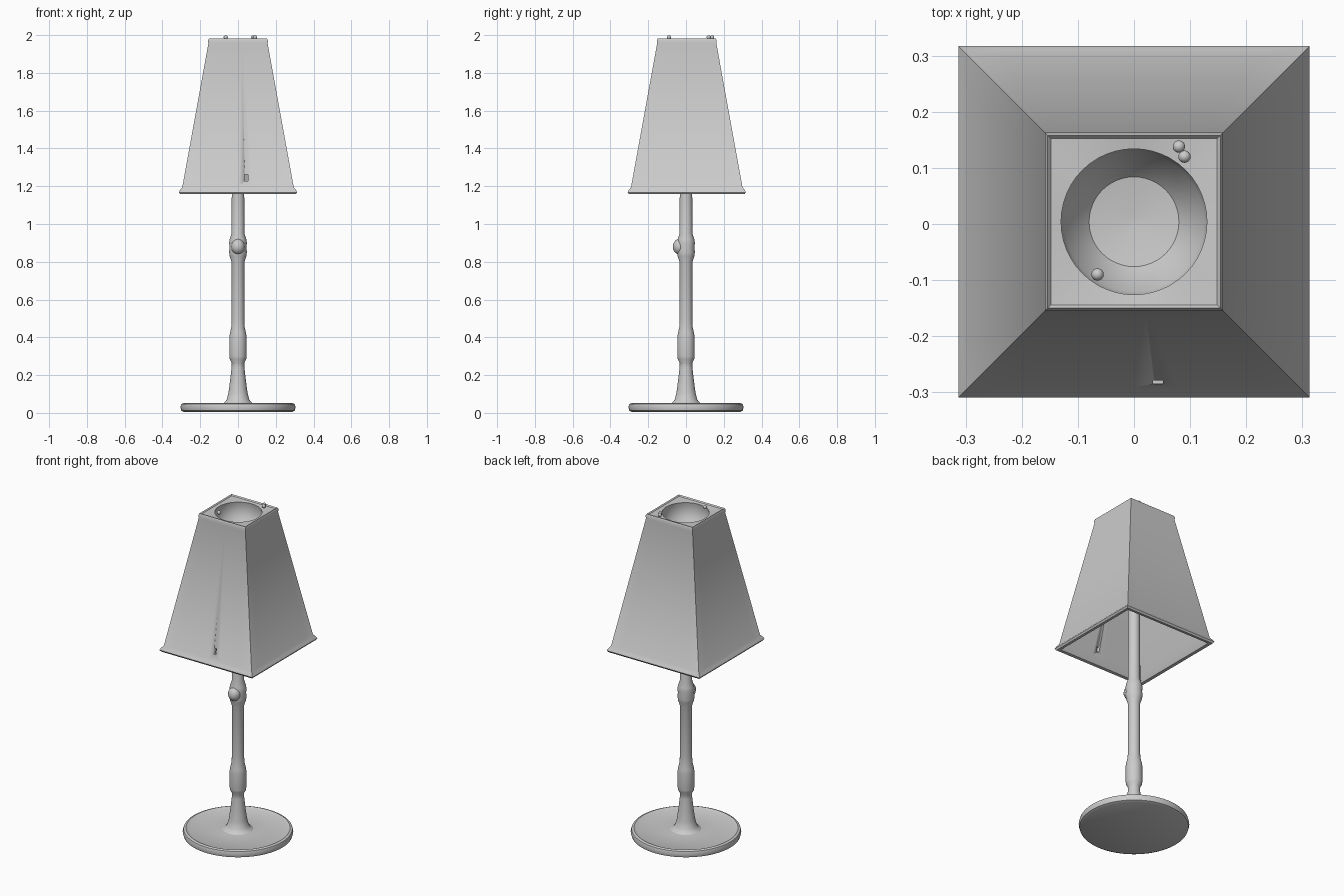
import bpy, bmesh, math

if "Cube" in bpy.data.objects:
    bpy.data.objects.remove(bpy.data.objects["Cube"], do_unlink=True)

grey = bpy.data.materials.new("plain grey")
grey.use_nodes = True
grey.diffuse_color = (0.6, 0.6, 0.6, 1)
grey.node_tree.nodes["Principled BSDF"].inputs["Base Color"].default_value = (0.6, 0.6, 0.6, 1)


def finish(name, bm):
    bmesh.ops.recalc_face_normals(bm, faces=bm.faces)
    mesh = bpy.data.meshes.new(name)
    bm.to_mesh(mesh)
    bm.free()
    obj = bpy.data.objects.new(name, mesh)
    bpy.context.collection.objects.link(obj)
    mesh.materials.append(grey)
    for o in bpy.context.selected_objects:
        o.select_set(False)
    obj.select_set(True)
    bpy.context.view_layer.objects.active = obj
    bpy.ops.object.shade_smooth_by_angle(angle=math.radians(35))
    return obj


def loft(name, profile, sides=48):
    """Stack rings of (radius, height, squareness) and cap both ends."""
    bm = bmesh.new()
    rings = []
    for r, z, square in profile:
        ring = []
        for i in range(sides):
            a = math.tau * i / sides
            c, s = math.cos(a), math.sin(a)
            k = r * (1 - square + square / max(abs(c), abs(s)))
            ring.append(bm.verts.new((k * c, k * s, z)))
        rings.append(ring)
    for low, high in zip(rings, rings[1:]):
        for i in range(sides):
            j = (i + 1) % sides
            bm.faces.new((low[i], low[j], high[j], high[i]))
    bm.faces.new(rings[0])
    bm.faces.new(rings[-1])
    return finish(name, bm)


def ball(name, radius, place, stretch=1):
    bm = bmesh.new()
    bmesh.ops.create_uvsphere(bm, u_segments=16, v_segments=10, radius=radius)
    for v in bm.verts:
        v.co.z *= stretch
    obj = finish(name, bm)
    obj.location = place
    return obj


def turned(points):
    return [(r, z, 0) for r, z in points]


# Round foot with a slightly raised rim
loft("base_disc", turned([
    (0.285, 0.005), (0.3, 0.012), (0.305, 0.03), (0.3, 0.047), (0.287, 0.052),
    (0.27, 0.044), (0.1, 0.046), (0.05, 0.05)]), 64)

# Turned stem: flared foot, long collar, plain pole and upper collar
loft("stem", turned([
    (0.1, 0.04), (0.075, 0.052), (0.06, 0.07), (0.05, 0.11), (0.042, 0.17),
    (0.034, 0.24), (0.033, 0.265), (0.044, 0.285), (0.046, 0.3), (0.046, 0.4),
    (0.043, 0.42), (0.035, 0.455), (0.034, 0.5), (0.034, 0.8), (0.044, 0.83),
    (0.047, 0.85), (0.045, 0.875), (0.047, 0.9), (0.044, 0.92), (0.034, 0.95),
    (0.033, 1.16), (0.033, 1.7)]), 32)

# Switch knob on the front of the collar
ball("switch_knob", 0.036, (0, -0.034, 0.88), 1.15)

# Square hollow shade: inner wall, rims, outer wall, then the round well on top
shade = loft("lamp_shade", [
    (0.07, 1.78, 0), (0.13, 1.82, 1), (0.27, 1.2, 1), (0.288, 1.16, 1),
    (0.306, 1.158, 1), (0.313, 1.168, 1), (0.307, 1.18, 1), (0.295, 1.195, 1),
    (0.157, 1.955, 1), (0.159, 1.972, 1), (0.154, 1.982, 1), (0.148, 1.975, 1),
    (0.13, 1.972, 0), (0.136, 1.94, 0), (0.125, 1.88, 0), (0.08, 1.83, 0),
    (0.01, 1.82, 0)])
shade.location.y = 0.004

# Small slot through the front wall
bm = bmesh.new()
bmesh.ops.create_cube(bm, size=1)
slot = finish("slot_cutter", bm)
slot.scale = (0.018, 0.08, 0.035)
slot.location = (0.043, -0.28, 1.245)
slot.hide_render = True
slot.hide_viewport = True
cut = shade.modifiers.new("slot", "BOOLEAN")
cut.operation = "DIFFERENCE"
cut.object = slot

# Little beads on the top rim
for x, y in ((-0.065, -0.09), (0.09, 0.12), (0.08, 0.138)):
    ball("rim_bead", 0.011, (x, y, 1.988))
